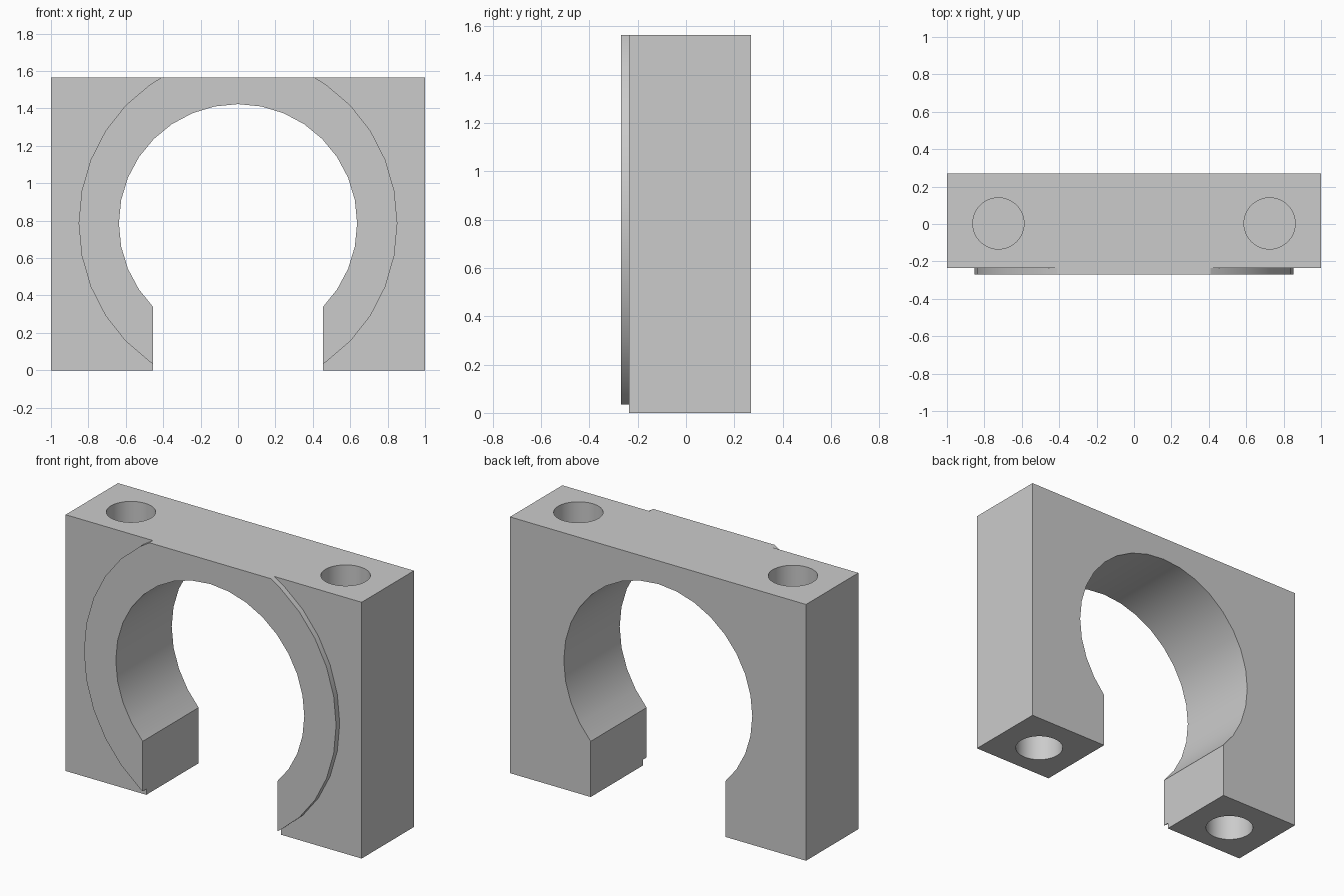
import bpy, bmesh
from math import radians, sin, cos
from mathutils import Matrix

if "Cube" in bpy.data.objects:
    bpy.data.objects.remove(bpy.data.objects["Cube"])

TOP, GAP, CENTRE = 1.565, 0.455, 0.786
FRONT, STEP, BACK = -0.27, -0.235, 0.27
STEP_ANGLE = radians(11.25)

grey = bpy.data.materials.new("plain grey")
grey.use_nodes = True
colour = (0.6, 0.6, 0.6, 1)
grey.diffuse_color = colour
grey.node_tree.nodes["Principled BSDF"].inputs["Base Color"].default_value = colour


def arc(rx, rz, first, last):
    """Points on an ellipse about the bore centre, in 32nds of a turn."""
    return [(rx * cos(k * STEP_ANGLE), CENTRE + rz * sin(k * STEP_ANGLE))
            for k in range(first, last + 1)]


def add_object(name, bm):
    bmesh.ops.recalc_face_normals(bm, faces=bm.faces)
    mesh = bpy.data.meshes.new(name)
    bm.to_mesh(mesh)
    bm.free()
    mesh.materials.append(grey)
    obj = bpy.data.objects.new(name, mesh)
    bpy.context.collection.objects.link(obj)
    return obj


def prism(name, outline, y0, y1):
    """Extrude an x-z outline from y0 to y1."""
    bm = bmesh.new()
    face = bm.faces.new([bm.verts.new((x, y0, z)) for x, z in outline])
    new = bmesh.ops.extrude_face_region(bm, geom=[face])["geom"]
    verts = [v for v in new if isinstance(v, bmesh.types.BMVert)]
    bmesh.ops.translate(bm, verts=verts, vec=(0, y1 - y0, 0))
    return add_object(name, bm)


def smooth(obj):
    bpy.ops.object.select_all(action='DESELECT')
    obj.select_set(True)
    bpy.context.view_layer.objects.active = obj
    bpy.ops.object.shade_smooth_by_angle(angle=radians(25))


# Open bore, walked from the right foot over the top to the left foot
bore = [(GAP, 0.34)] + arc(0.637, 0.637, -3, 19) + [(-GAP, 0.34)]

# Main block with the bore and the slot below it
block = prism("clamp_block",
              bore + [(-GAP, 0), (-1, 0), (-1, TOP), (1, TOP), (1, 0), (GAP, 0)],
              STEP, BACK)

# Raised rim around the bore on the front, cut off flush with the top
side = [(GAP, 0.035)] + arc(0.852, 0.889, -5, 5) + [(0.41, TOP)]
mirrored = [(-x, z) for x, z in reversed(side)]
rim = prism("front_rim", bore + mirrored[::-1][:1] + mirrored[::-1][1:] + side[::-1],
            FRONT, STEP)

# Blind round sockets in the top and in the feet
DEPTH = 0.35
bm = bmesh.new()
for x in (-0.725, 0.725):
    for z in (0, TOP):
        bmesh.ops.create_cone(bm, cap_ends=True, segments=48, radius1=0.137,
                              radius2=0.137, depth=2 * DEPTH,
                              matrix=Matrix.Translation((x, 0.003, z)))
cutter = add_object("socket_cutter", bm)
cut = block.modifiers.new("sockets", 'BOOLEAN')
cut.operation = 'DIFFERENCE'
cut.solver = 'EXACT'
cut.object = cutter
bpy.context.view_layer.objects.active = block
bpy.ops.object.modifier_apply(modifier=cut.name)
bpy.data.objects.remove(cutter)

smooth(block)
smooth(rim)
